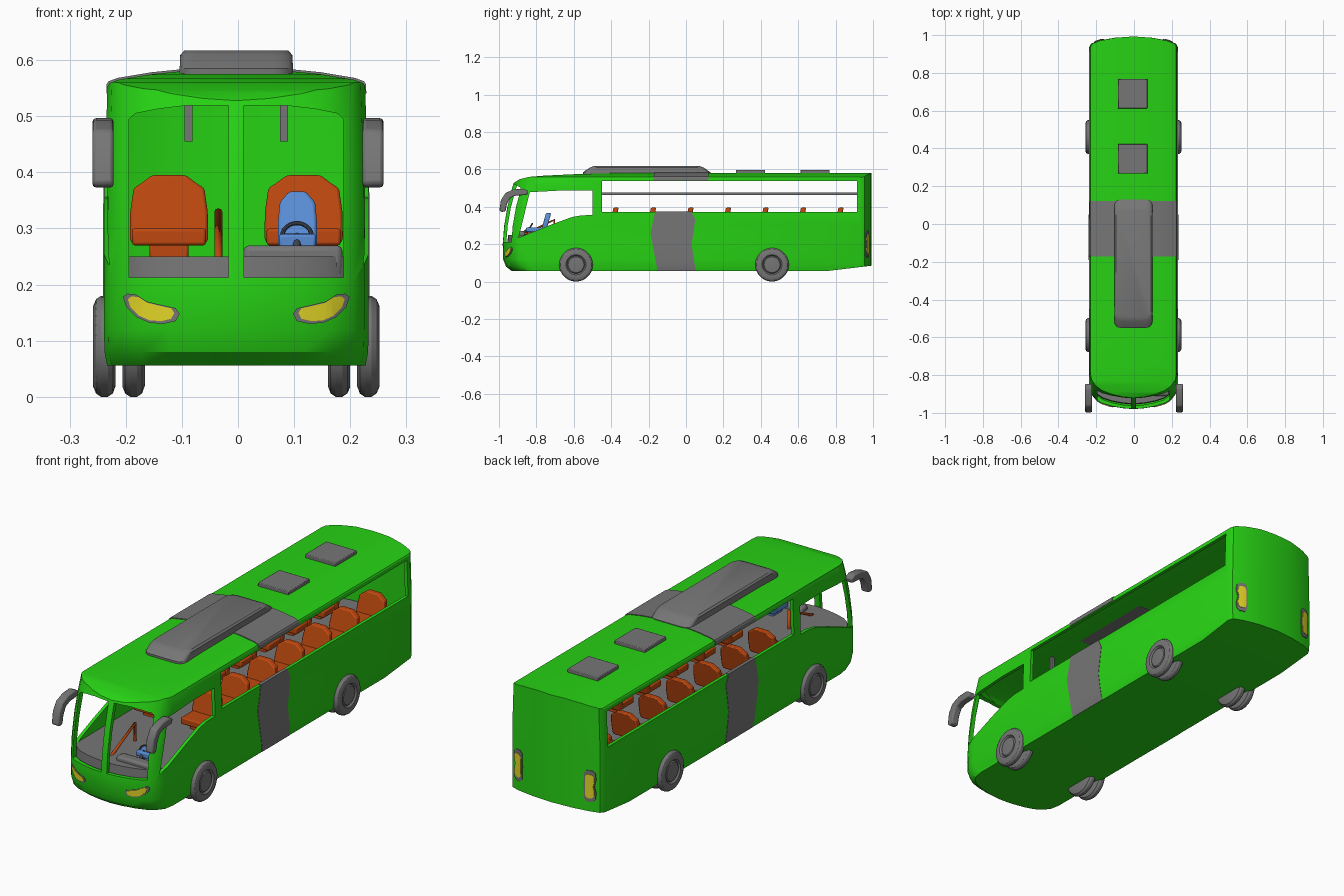
import bpy, bmesh, math
from mathutils import Matrix, Vector

if "Cube" in bpy.data.objects:
    bpy.data.objects.remove(bpy.data.objects["Cube"])

CX = -0.003  # body centre line


def material(name, rgb):
    m = bpy.data.materials.new(name)
    m.diffuse_color = (*rgb, 1)
    m.use_nodes = True
    m.node_tree.nodes["Principled BSDF"].inputs["Base Color"].default_value = m.diffuse_color
    return m


GREEN = material("body green", (0.02, 0.65, 0.007))
GREY = material("trim grey", (0.18, 0.18, 0.18))
ORANGE = material("seat orange", (0.52, 0.065, 0.005))
YELLOW = material("lamp yellow", (0.78, 0.68, 0.02))
BLUE = material("driver seat blue", (0.1, 0.27, 0.68))
DARK = material("dark grey", (0.05, 0.06, 0.08))


def loft(bm, rings):
    """Bridge closed rings of points and cap both ends."""
    vs = [[bm.verts.new(p) for p in r] for r in rings]
    n = len(vs[0])
    for a, b in zip(vs, vs[1:]):
        for i in range(n):
            j = (i + 1) % n
            bm.faces.new((a[i], a[j], b[j], b[i]))
    bm.faces.new(vs[0][::-1])
    bm.faces.new(vs[-1])


def finish(name, bm, mat, bevel=0):
    bmesh.ops.recalc_face_normals(bm, faces=bm.faces)
    me = bpy.data.meshes.new(name)
    bm.to_mesh(me)
    bm.free()
    me.materials.append(mat)
    ob = bpy.data.objects.new(name, me)
    bpy.context.collection.objects.link(ob)
    if bevel:
        mod = ob.modifiers.new("bevel", 'BEVEL')
        mod.width, mod.segments = bevel, 2
    return ob


def solid(name, rings, mat, bevel=0):
    bm = bmesh.new()
    loft(bm, rings)
    return finish(name, bm, mat, bevel)


def prism(axis, poly, a, b):
    if axis == 'x':
        return [[(t, p, q) for p, q in poly] for t in (a, b)]
    return [[(p, t, q) for p, q in poly] for t in (a, b)]


def box(x0, x1, y0, y1, z0, z1):
    return prism('x', [(y0, z0), (y1, z0), (y1, z1), (y0, z1)], x0, x1)


def boolean(ob, rings, op):
    """Cut with rings, or with an existing object, then drop the cutter."""
    cutter = solid("cutter", rings, GREEN) if isinstance(rings, list) else rings
    mod = ob.modifiers.new("cut", 'BOOLEAN')
    mod.operation, mod.solver, mod.object = op, 'EXACT', cutter
    bpy.context.view_layer.objects.active = ob
    bpy.ops.object.modifier_apply(modifier=mod.name)
    bpy.data.objects.remove(cutter)


def scaled_copy(ob, name, scale, pivot, mat):
    c = ob.copy()
    c.data = ob.data.copy()
    c.name = name
    T = Matrix.Translation(Vector(pivot))
    c.data.transform(T @ Matrix.Diagonal((*scale, 1)) @ T.inverted())
    c.data.materials.clear()
    c.data.materials.append(mat)
    bpy.context.collection.objects.link(c)
    return c


# Body solid: plan outline lofted upwards, trimmed by roof and side profiles
FRONT = [(0, 0), (0.06, 0.005), (0.12, 0.016), (0.17, 0.032), (0.205, 0.055), (0.228, 0.085), (0.236, 0.13)]
REAR = [(0.236, -0.06), (0.225, -0.038), (0.18, -0.022), (0.1, -0.007), (0, 0)]
LEVELS = [(0.03, -0.92, 0.95), (0.055, -0.93, 0.975), (0.08, -0.962, 0.995), (0.12, -0.978, 1), (0.2, -0.98, 1),
          (0.3, -0.972, 1), (0.4, -0.955, 0.995), (0.5, -0.93, 0.98), (0.65, -0.88, 0.96)]
rings = []
for z, yf, w in LEVELS:
    half = [(x, yf + d) for x, d in FRONT] + [(x, 0.993 + d) for x, d in REAR]
    ring = half + [(-x, y) for x, y in half[-2:0:-1]]
    rings.append([(CX + x * w, y, z) for x, y in ring])
body = solid("bus_body", rings, GREEN)
roof = [(0.3, 0), (0.3, 0.5), (0.233, 0.548), (0.226, 0.559), (0.21, 0.565), (0.15, 0.575), (0.08, 0.582)]
roof += [(-x, z) for x, z in roof[::-1]]
boolean(body, prism('y', [(CX + x, z) for x, z in roof], -1.3, 1.3), 'INTERSECT')
side = [(-1.2, 0.056), (0.75, 0.056), (1.2, 0.11), (1.2, 0.588), (-0.35, 0.581), (-0.6, 0.574), (-0.75, 0.567),
        (-0.84, 0.56), (-0.89, 0.547), (-0.93, 0.522), (-1.2, 0.35)]
boolean(body, prism('x', side, -0.5, 0.5), 'INTERSECT')
PIVOT = (CX, 0, 0.31)


# Lamps: patches of the body skin, swollen slightly
def lamp(name, poly, rear, grow):
    for part, k, mat, swell in (("rim", 1, GREY, 1.004), ("lens", grow, YELLOW, 1.0065)):
        mx = sum(p[0] for p in poly) / len(poly)
        mz = sum(p[1] for p in poly) / len(poly)
        pts = [(mx + (x - mx) * k, mz + (z - mz) * k) for x, z in poly]
        for s, label in ((-1, "left"), (1, "right")):
            ob = scaled_copy(body, f"{label}_{name}_{part}", (1, swell, 1), (0, 0, 0), mat)
            span = (0.9, 1.2) if rear else (-1.2, -0.88)
            boolean(ob, prism('y', [(CX + s * x, z) for x, z in pts], *span), 'INTERSECT')
            boolean(ob, scaled_copy(body, "cutter", (1, 0.997, 1), (0, 0, 0), mat), 'DIFFERENCE')


lamp("headlight", [(0.202, 0.178), (0.194, 0.184), (0.178, 0.182), (0.16, 0.17), (0.135, 0.164), (0.108, 0.158),
                   (0.101, 0.148), (0.108, 0.135), (0.13, 0.13), (0.155, 0.132), (0.178, 0.142), (0.196, 0.16)],
     False, 0.82)
lamp("tail_light", [(0.16, 0.14), (0.17, 0.128), (0.195, 0.128), (0.208, 0.14), (0.21, 0.17), (0.203, 0.2),
                    (0.21, 0.23), (0.208, 0.26), (0.195, 0.272), (0.17, 0.272), (0.16, 0.26), (0.157, 0.2)],
     True, 0.76)

# Floor, fitted inside the body
floor = scaled_copy(body, "floor", (0.95, 0.975, 1), PIVOT, GREY)
boolean(floor, box(-0.5, 0.5, -1.2, 1.2, 0.2, 0.25), 'INTERSECT')

# Hollow the body and open the windows
boolean(body, scaled_copy(body, "cutter", (0.935, 0.982, 0.94), PIVOT, GREEN), 'DIFFERENCE')
boolean(body, box(-0.5, 0.5, -0.45, 0.913, 0.372, 0.537), 'DIFFERENCE')
cab = [(-0.895, 0.235), (-0.72, 0.305), (-0.61, 0.345), (-0.56, 0.354), (-0.5, 0.356), (-0.5, 0.486),
       (-0.65, 0.488), (-0.835, 0.478)]
boolean(body, prism('x', cab, -0.5, 0.5), 'DIFFERENCE')
pane = [(0.014, 0.213), (0.191, 0.213), (0.191, 0.495), (0.18, 0.505), (0.14, 0.513), (0.09, 0.519), (0.014, 0.519)]
for s in (-1, 1):
    boolean(body, prism('y', [(CX + s * x, z) for x, z in pane], -1.2, -0.8), 'DIFFERENCE')

# Grey band round the middle, a thin skin over sides and roof
band = scaled_copy(body, "grey_band", (1.007, 1, 1.006), (CX, 0, 0), GREY)
zig = [(-0.155, 0), (-0.155, 0.07), (-0.19, 0.26), (-0.166, 0.37), (-0.17, 0.5), (-0.175, 0.54), (-0.16, 0.7),
       (0.13, 0.7), (0.118, 0.53), (0.03, 0.45), (0.03, 0.37), (0.05, 0.33), (0.03, 0.2), (0.05, 0.07), (0.05, 0)]
boolean(band, prism('x', zig, -0.5, 0.5), 'INTERSECT')


# Roof unit and hatches
def rrect(hx, hy, r, cy, z):
    pts = []
    for k, (sx, sy) in enumerate(((1, 1), (-1, 1), (-1, -1), (1, -1))):
        for i in range(5):
            a = math.pi / 2 * (k + i / 4)
            pts.append((CX + sx * (hx - r) + r * math.cos(a), cy + sy * (hy - r) + r * math.sin(a), z))
    return pts


solid("roof_unit", [rrect(0.101, 0.34, 0.035, -0.21, 0.565), rrect(0.101, 0.34, 0.035, -0.21, 0.585),
                    rrect(0.1, 0.305, 0.035, -0.21, 0.609), rrect(0.093, 0.285, 0.035, -0.21, 0.617)], GREY)
for y in (0.345, 0.69):
    solid("roof_hatch", box(-0.085, 0.071, y - 0.078, y + 0.078, 0.57, 0.598), GREY, 0.003)

# Wheels: doubled on each corner
TYRE = [(0.001, -0.02), (0.07, -0.02), (0.084, -0.015), (0.09, -0.006), (0.09, 0.006), (0.084, 0.015),
        (0.072, 0.02), (0.054, 0.019), (0.047, 0.011), (0.042, 0.016), (0.02, 0.018), (0.001, 0.018)]
for y in (-0.588, 0.46):
    for s in (-1, 1):
        for x in (0.183, 0.235):
            solid("wheel", [[(CX + s * (x + d), y + r * math.cos(a * math.pi / 14), 0.09 + r * math.sin(a * math.pi / 14))
                             for a in range(28)] for r, d in TYRE], GREY)

# Mirrors on curved arms
arm = [(-0.845, 0.485), (-0.87, 0.497), (-0.92, 0.493), (-0.965, 0.475), (-0.99, 0.435), (-0.998, 0.38),
       (-0.985, 0.372), (-0.965, 0.376), (-0.957, 0.415), (-0.94, 0.447), (-0.91, 0.46), (-0.85, 0.463)]
for s in (-1, 1):
    solid("wing_mirror", prism('x', arm, s * 0.222, s * 0.259), GREY, 0.006)

# Seats
BACK = [(0.062, 0.02), (0.07, 0.03), (0.069, 0.08), (0.063, 0.122), (0.05, 0.13), (0.03, 0.145)]


def seat(name, cx, y, w, h, mat):
    bm = bmesh.new()
    prof = BACK + [(-x, z) for x, z in BACK[::-1]]
    loft(bm, [[(cx + x * w, y + t + (z - 0.145) * 0.22, 0.25 + z * h) for x, z in prof] for t in (-0.014, 0.014)])
    loft(bm, box(cx - 0.066 * w, cx + 0.066 * w, y - 0.12, y - 0.02, 0.25 + 0.02 * h, 0.25 + 0.05 * h))
    loft(bm, box(cx - 0.035 * w, cx + 0.035 * w, y - 0.1, y - 0.03, 0.245, 0.25 + 0.025 * h))
    finish(name, bm, mat, 0.005)


for i in range(7):
    for s in (-1, 1):
        seat("passenger_seat", CX + s * 0.12, -0.374 + i * 0.2005, 1, 1, ORANGE)
seat("driver_seat", 0.106, -0.735, 0.5, 0.8, BLUE)

# Luggage rails with end hangers
for s in (-1, 1):
    x = CX + s * 0.085
    bm = bmesh.new()
    loft(bm, box(x - 0.007, x + 0.007, -0.47, 0.92, 0.462, 0.477))
    for y in (-0.475, 0.925):
        loft(bm, box(x - 0.007, x + 0.007, y - 0.008, y + 0.008, 0.455, 0.565))
    finish("luggage_rail", bm, GREY)


# Cab: dashboard, steering wheel and entrance handrail
def tube(name, pts, r, mat):
    cu = bpy.data.curves.new(name, 'CURVE')
    cu.dimensions, cu.bevel_depth, cu.bevel_resolution, cu.use_fill_caps = '3D', r, 2, True
    sp = cu.splines.new('POLY')
    sp.points.add(len(pts) - 1)
    for p, c in zip(sp.points, pts):
        p.co = (*c, 1)
    cu.materials.append(mat)
    bpy.context.collection.objects.link(bpy.data.objects.new(name, cu))


solid("dashboard", box(0.01, 0.186, -0.91, -0.86, 0.21, 0.27), GREY, 0.01)
bpy.ops.mesh.primitive_torus_add(major_radius=0.026, minor_radius=0.004, major_segments=24, minor_segments=8,
                                 location=(0.105, -0.835, 0.287), rotation=(math.radians(60), 0, 0))
bpy.context.object.name = "steering_wheel"
bpy.context.object.data.materials.append(DARK)
tube("steering_column", [(0.105, -0.835, 0.287), (0.105, -0.885, 0.25)], 0.007, DARK)
tube("steering_spoke", [(0.08, -0.835, 0.287), (0.13, -0.835, 0.287)], 0.004, DARK)
tube("handrail", [(-0.035, -0.89, 0.215), (-0.035, -0.88, 0.245), (-0.035, -0.705, 0.33), (-0.035, -0.705, 0.25)],
     0.007, ORANGE)

# Smooth shading with sharp edges kept
bpy.ops.object.select_all(action='DESELECT')
for ob in bpy.context.scene.objects:
    if ob.type == 'MESH':
        ob.select_set(True)
        bpy.context.view_layer.objects.active = ob
bpy.ops.object.shade_smooth_by_angle(angle=math.radians(30))
